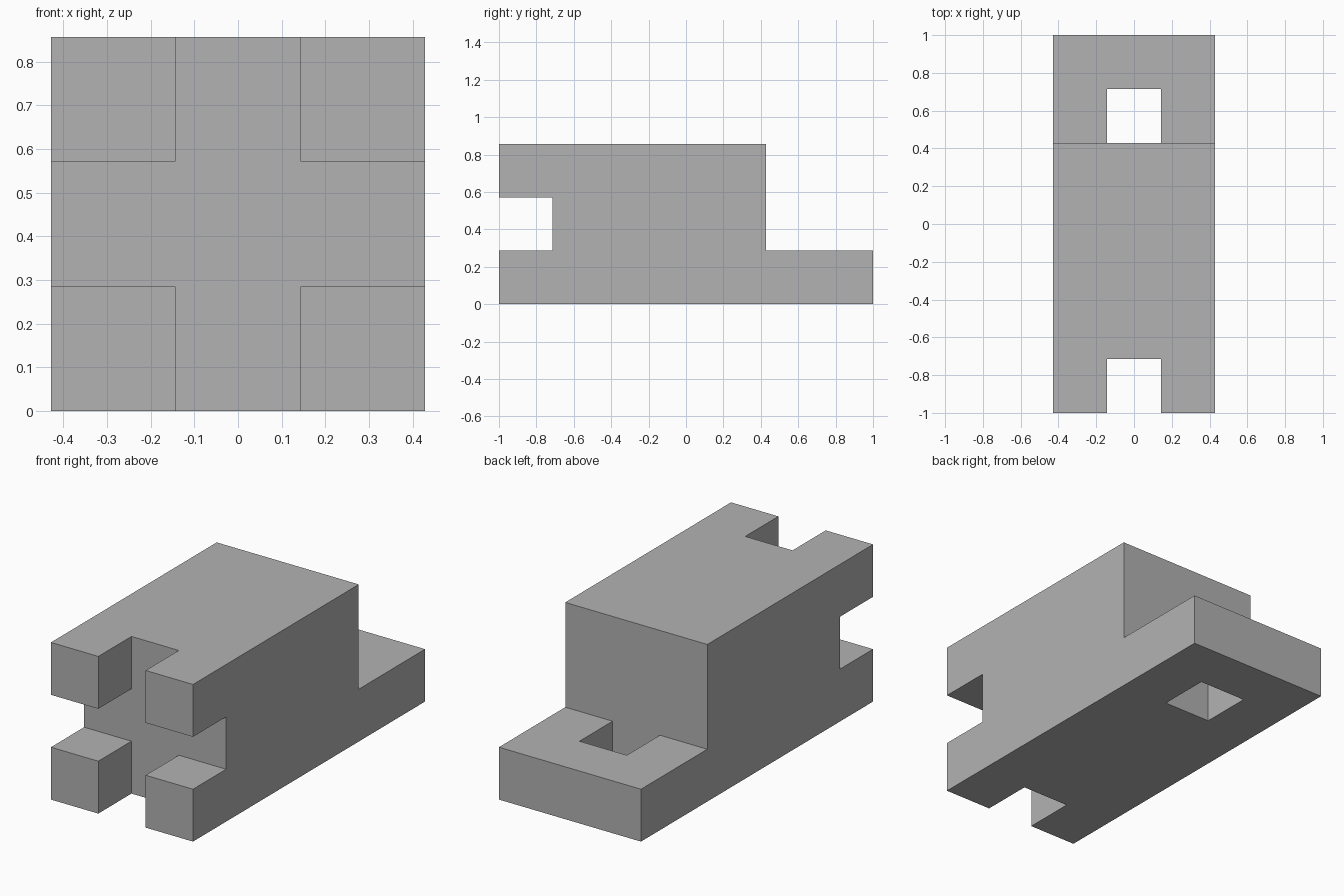
import bpy
import bmesh
from mathutils import Vector

default = bpy.data.objects.get("Cube")
if default:
    bpy.data.objects.remove(default, do_unlink=True)

U = 2 / 7          # one grid unit: the piece is 3 x 7 x 3 units
GREY = (0.448, 0.448, 0.448, 1.0)

grey = bpy.data.materials.new("plain_grey")
grey.use_nodes = True
grey.diffuse_color = GREY
grey.node_tree.nodes["Principled BSDF"].inputs["Base Color"].default_value = GREY


def extrude_profile(name, profile, x0, x1):
    """Extrude a (y, z) outline, in grid units, from x0 to x1."""
    bm = bmesh.new()
    face = bm.faces.new([bm.verts.new(Vector((x0, y - 3.5, z)) * U) for y, z in profile])
    grown = bmesh.ops.extrude_face_region(bm, geom=[face])["geom"]
    moved = [v for v in grown if isinstance(v, bmesh.types.BMVert)]
    bmesh.ops.translate(bm, verts=moved, vec=((x1 - x0) * U, 0, 0))
    bmesh.ops.recalc_face_normals(bm, faces=bm.faces)
    mesh = bpy.data.meshes.new(name)
    bm.to_mesh(mesh)
    bm.free()
    mesh.materials.append(grey)
    obj = bpy.data.objects.new(name, mesh)
    bpy.context.collection.objects.link(obj)
    return obj


def cut(target, name, y0, y1, z0, z1):
    """Cut a one-unit-wide central opening through the target."""
    cutter = extrude_profile(name, [(y0, z0), (y1, z0), (y1, z1), (y0, z1)], -0.5, 0.5)
    cutter.hide_render = True
    mod = target.modifiers.new(name, "BOOLEAN")
    mod.operation = "DIFFERENCE"
    mod.solver = "EXACT"
    mod.object = cutter
    bpy.context.view_layer.objects.active = target
    bpy.ops.object.modifier_apply(modifier=mod.name)
    bpy.data.objects.remove(cutter, do_unlink=True)


# Body: stepped block with the horizontal front slot in its side outline
outline = [(0, 0), (7, 0), (7, 1), (5, 1), (5, 3),
           (0, 3), (0, 2), (1, 2), (1, 1), (0, 1)]
body = extrude_profile("notched_block", outline, -1.5, 1.5)

# Upright front slot, leaving four corner prongs
cut(body, "front_slot_cutter", -1, 1, -1, 4)

# Square hole through the low rear ledge, flush with the step
cut(body, "ledge_hole_cutter", 5, 6, -1, 2)
